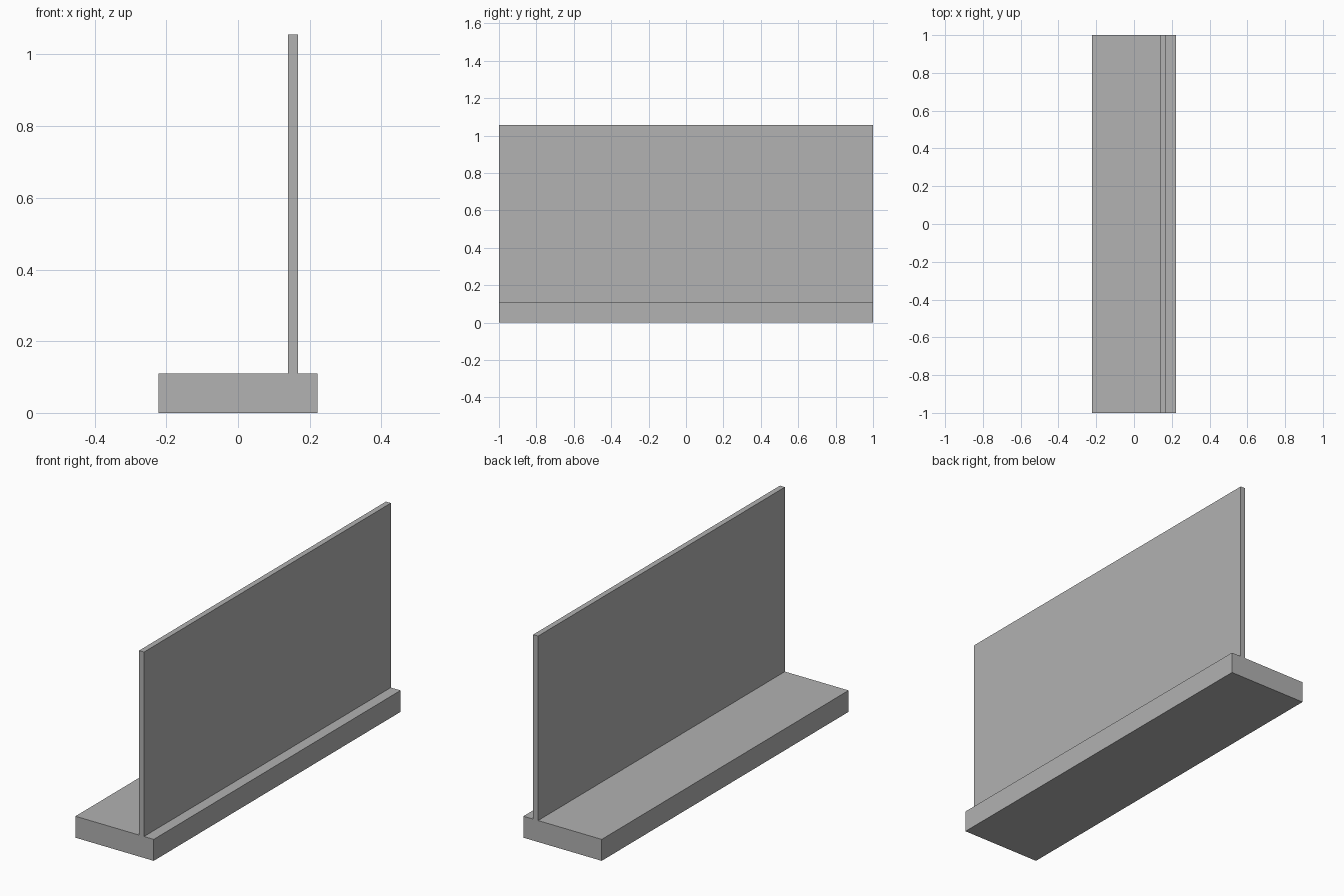
import bpy
import bmesh

cube = bpy.data.objects.get("Cube")
if cube:
    bpy.data.objects.remove(cube, do_unlink=True)

# Plain grey finish
grey = bpy.data.materials.new("plain_grey")
grey.use_nodes = True
colour = (0.445, 0.445, 0.445, 1.0)
grey.diffuse_color = colour
grey.node_tree.nodes["Principled BSDF"].inputs["Base Color"].default_value = colour

# Main dimensions
half_length = 1.0
half_width = 0.222
base_top = 0.11
wall_top = 1.056
wall_right, wall_left = 0.139, 0.167

# Cross-section: wide footing with a thin upright wall near its left edge
profile = [
    (-half_width, 0), (half_width, 0), (half_width, base_top),
    (wall_left, base_top), (wall_left, wall_top),
    (wall_right, wall_top), (wall_right, base_top), (-half_width, base_top),
]

# Sweep the section from front to back
bm = bmesh.new()
section = bm.faces.new([bm.verts.new((x, -half_length, z)) for x, z in profile])
swept = bmesh.ops.extrude_face_region(bm, geom=[section], use_keep_orig=True)
moved = [v for v in swept["geom"] if isinstance(v, bmesh.types.BMVert)]
bmesh.ops.translate(bm, verts=moved, vec=(0, 2 * half_length, 0))
bmesh.ops.recalc_face_normals(bm, faces=bm.faces)

mesh = bpy.data.meshes.new("wall_on_footing")
bm.to_mesh(mesh)
bm.free()
mesh.materials.append(grey)
bpy.context.collection.objects.link(bpy.data.objects.new("wall_on_footing", mesh))
